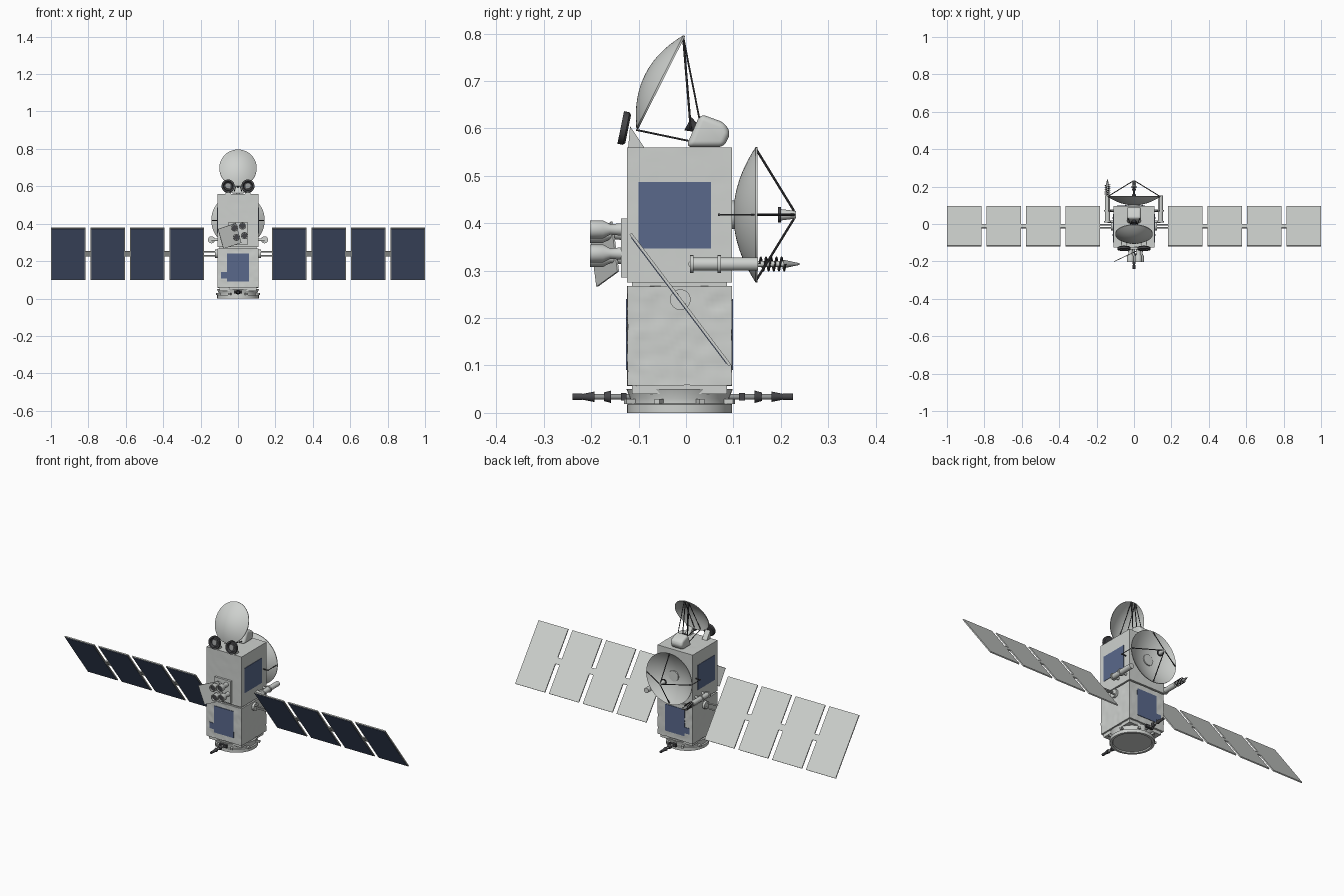
import bpy, bmesh, math
from mathutils import Vector, Matrix, Euler, noise

cube = bpy.data.objects.get("Cube")
if cube:
    bpy.data.objects.remove(cube)


def material(name, rgb):
    m = bpy.data.materials.new(name)
    m.use_nodes = True
    col = (*rgb, 1)
    m.diffuse_color = col
    m.node_tree.nodes["Principled BSDF"].inputs["Base Color"].default_value = col
    return m


GREY = material("light grey", (0.62, 0.64, 0.62))
BLUE = material("cell blue", (0.10, 0.14, 0.26))
DARK = material("dark grey", (0.06, 0.06, 0.065))
MID = material("mid grey", (0.3, 0.31, 0.31))


def finish(bm, name, mat, matrix=Matrix(), smooth=False):
    bmesh.ops.recalc_face_normals(bm, faces=bm.faces)
    me = bpy.data.meshes.new(name)
    bm.to_mesh(me)
    bm.free()
    me.materials.append(mat)
    ob = bpy.data.objects.new(name, me)
    bpy.context.collection.objects.link(ob)
    ob.matrix_world = matrix
    if smooth:
        bpy.ops.object.select_all(action='DESELECT')
        ob.select_set(True)
        bpy.context.view_layer.objects.active = ob
        bpy.ops.object.shade_smooth_by_angle(angle=math.radians(35))
    return ob


def box(name, loc, size, mat=GREY, rot=(0, 0, 0)):
    bm = bmesh.new()
    bmesh.ops.create_cube(bm, size=1)
    bmesh.ops.scale(bm, vec=size, verts=bm.verts)
    return finish(bm, name, mat, Matrix.LocRotScale(Vector(loc), Euler(rot), None))


def lathe(name, origin, axis, profile, mat=GREY, segs=32, scale=(1, 1, 1)):
    """Turn (radius, height) points around an axis."""
    bm = bmesh.new()
    vs = [bm.verts.new((r, 0, h)) for r, h in profile]
    es = [bm.edges.new(pair) for pair in zip(vs, vs[1:])]
    bmesh.ops.spin(bm, geom=vs + es, cent=(0, 0, 0), axis=(0, 0, 1),
                   angle=math.tau, steps=segs, use_merge=True)
    bmesh.ops.remove_doubles(bm, verts=bm.verts, dist=1e-5)
    q = Vector(axis).to_track_quat('Z', 'Y')
    return finish(bm, name, mat, Matrix.LocRotScale(Vector(origin), q, Vector(scale)), True)


def rod(name, a, b, r, mat=GREY, r2=None, segs=16):
    a, b = Vector(a), Vector(b)
    d = (b - a).length
    r2 = r if r2 is None else r2
    return lathe(name, a, b - a, [(0, 0), (r, 0), (r2, d), (0, d)], mat, segs)


def dish(name, origin, axis, radius, depth, scale=(1, 1, 1)):
    steps = [i / 10 for i in range(11)]
    outer = [(radius * t, depth * (t * t - 1)) for t in steps]
    inner = [(r, h + 0.004) for r, h in reversed(outer)]
    return lathe(name, origin, axis, outer + inner, GREY, 48, scale)


def prism(name, x, width, points, mat=GREY, bevel=0):
    """Extrude a (y, z) outline across x."""
    bm = bmesh.new()
    f = bm.faces.new([bm.verts.new((x - width / 2, y, z)) for y, z in points])
    ext = bmesh.ops.extrude_face_region(bm, geom=[f])["geom"]
    bmesh.ops.translate(bm, vec=(width, 0, 0),
                        verts=[v for v in ext if isinstance(v, bmesh.types.BMVert)])
    if bevel:
        bmesh.ops.bevel(bm, geom=list(bm.edges), offset=bevel, segments=5,
                        profile=0.5, affect='EDGES', clamp_overlap=True)
    return finish(bm, name, mat, smooth=bevel > 0)


def foil_box(name, z0, z1, crumple):
    """Body box wrapped in slightly crumpled foil."""
    bm = bmesh.new()
    bmesh.ops.create_cube(bm, size=1)
    bmesh.ops.scale(bm, vec=(0.22, 0.222, z1 - z0), verts=bm.verts)
    bmesh.ops.subdivide_edges(bm, edges=bm.edges, cuts=20, use_grid_fill=True)
    bm.normal_update()
    for v in bm.verts:
        p = v.co * 16
        fold = abs(noise.noise(Vector((p.x + p.y, p.y - p.x, p.z * 1.7 + p.x))))
        v.co -= v.normal * fold * crumple
    return finish(bm, name, GREY, Matrix.Translation((0, CY, (z0 + z1) / 2)), True)


CY = -0.0135  # body axis

# Body and base
foil_box("lower_body", 0.057, 0.268, 0.004)
foil_box("upper_body", 0.275, 0.56, 0.001)
box("body_neck", (0, CY, 0.16), (0.2, 0.2, 0.24))
lathe("base_ring", (0, CY, 0), (0, 0, 1),
      [(0, 0.006), (0.095, 0.006), (0.098, 0), (0.111, 0), (0.111, 0.018), (0.104, 0.02),
       (0.104, 0.03), (0.112, 0.05), (0, 0.05)], GREY, 48)
for k in range(8):
    a = math.tau * (k + 0.5) / 8
    box("base_clamp", (0.112 * math.cos(a), CY + 0.112 * math.sin(a), 0.024),
        (0.024, 0.012, 0.01), GREY, (0, 0, a))

# Thruster booms at the base
for s in (-1, 1):
    def y(d):
        return CY * (s < 0) + s * d
    rod("thruster_boom", (0, y(0.085), 0.034), (0, y(0.21), 0.034), 0.006, MID)
    rod("thruster_nozzle", (0, y(0.18), 0.034), (0, y(0.21), 0.034), 0.011, DARK, 0.005)
    rod("thruster_collar", (0, y(0.145), 0.034), (0, y(0.16), 0.034), 0.013, DARK, 0.009)
    rod("thruster_tip", (0, y(0.205), 0.034), (0, y(0.226), 0.034), 0.007, DARK)
    box("thruster_bracket", (0, y(0.118), 0.034), (0.045, 0.012, 0.016), DARK)

# Radiator patches
for s in (-1, 1):
    box("side_radiator", (s * 0.11, -0.0235, 0.417), (0.004, 0.153, 0.14), BLUE)
    fy = CY + s * 0.111
    box("lower_radiator", (0, fy, 0.165), (0.12, 0.004, 0.15), BLUE)
    box("lower_radiator_tab", (-0.075, fy, 0.124), (0.03, 0.004, 0.034), BLUE)

# Solar wings
TILT = math.atan2(0.21, 0.278)
HUB = Vector((0, -0.012, 0.239))
normal = Vector((0, -math.cos(TILT), -math.sin(TILT)))
for s in (-1, 1):
    rod("wing_hub", HUB + Vector((s * 0.105, 0, 0)), HUB + Vector((s * 0.122, 0, 0)), 0.022)
    for k in (-1, 1):
        off = Euler((TILT, 0, 0)).to_matrix() @ Vector((0, 0, k * 0.013))
        rod("wing_yoke", HUB + off + Vector((s * 0.11, 0, 0)),
            HUB + off + Vector((s * 0.185, 0, 0)), 0.004)
    for i in range(4):
        c = HUB + Vector((s * (0.2745 + i * 0.211), 0, 0))
        box("solar_panel", c, (0.185, 0.006, 0.348), GREY, (TILT, 0, 0))
        box("solar_cells", c + normal * 0.003, (0.173, 0.003, 0.334), BLUE, (TILT, 0, 0))
        if i:
            box("panel_hinge", c - Vector((s * 0.1055, 0, 0)), (0.035, 0.006, 0.034),
                GREY, (TILT, 0, 0))

# Top reflector, struts and feed
dish("top_dish", (0, -0.055, 0.6985), (0, 0.89, -0.45), 0.11, 0.035, (0.91, 1, 1))
for s in (-1, 1):
    rod("top_strut", (s * 0.015, -0.006, 0.794), (s * 0.03, 0.028, 0.622), 0.002, DARK, segs=8)
    rod("top_strut_inner", (s * 0.008, -0.006, 0.794), (s * 0.015, 0.01, 0.6), 0.0025, DARK, segs=8)
    rod("low_strut", (s * 0.012, -0.105, 0.597), (s * 0.02, 0.005, 0.574), 0.002, DARK, segs=8)
    rod("rim_strut", (s * 0.02, -0.104, 0.602), (s * 0.012, -0.006, 0.792), 0.002, DARK, segs=8)
prism("feed_housing", 0, 0.074, [(0, 0.561), (0.03, 0.631), (0.082, 0.612),
                                 (0.094, 0.59), (0.08, 0.561)], GREY, 0.013)
rod("feed_horn", (0, 0.022, 0.6), (0, 0.004, 0.61), 0.008, DARK, 0.016)

# Twin star sensors
for s in (-1, 1):
    ax = Vector((0, -0.98, 0.2))
    c = Vector((s * 0.053, -0.122, 0.599))
    lathe("sensor_ring", c, ax, [(0, 0), (0.03, 0), (0.035, 0.004), (0.035, 0.016),
                                 (0.026, 0.016), (0.022, 0.006), (0, 0.006)], DARK)
    rod("sensor_core", c + ax * 0.004, c + ax * 0.012, 0.014, MID)
    prism("sensor_bracket", s * 0.053, 0.03, [(-0.122, 0.56), (-0.088, 0.56), (-0.118, 0.605)])

# Back reflector, tripod and feed
RIM_Y, DISH_Z = 0.147, 0.418
dish("back_dish", (0, RIM_Y, DISH_Z), (0, 1, 0), 0.143, 0.047)
for dx, dz in ((0, 1), (0, -1), (1, 0), (-1, 0)):
    rod("back_strut", (dx * 0.14, RIM_Y, DISH_Z + dz * 0.14),
        (dx * 0.008, 0.228, DISH_Z + dz * 0.008), 0.0025, DARK, segs=8)
rod("back_feed", (0, 0.2, DISH_Z), (0, 0.232, DISH_Z), 0.012, GREY, 0.008)
rod("back_feed_cap", (0, 0.194, DISH_Z), (0, 0.2, DISH_Z), 0.016, DARK)
rod("back_dish_mount", (0, 0.09, DISH_Z), (0, 0.112, DISH_Z), 0.03)
for s in (-1, 1):
    rod("dish_side_rod", (s * 0.138, 0.07, DISH_Z), (s * 0.138, RIM_Y, DISH_Z), 0.002, DARK, segs=8)
    rod("dish_side_stay", (s * 0.1, 0.07, DISH_Z), (s * 0.14, 0.07, DISH_Z), 0.003, DARK, segs=8)

# Side tubes, with a helical antenna on one of them
MAST_Z = 0.314
for s in (-1, 1):
    x = s * 0.142
    rod("side_tube", (x, 0.01, MAST_Z), (x, 0.152, MAST_Z), 0.014)
    for yy in (0.012, 0.07):
        rod("tube_collar", (x, yy - 0.004, MAST_Z), (x, yy + 0.004, MAST_Z), 0.019)
        rod("tube_stay", (s * 0.1, yy, MAST_Z), (x, yy, MAST_Z), 0.007)
rod("helix_core", (-0.142, 0.15, MAST_Z), (-0.142, 0.21, MAST_Z), 0.006)
rod("helix_tip", (-0.142, 0.205, MAST_Z), (-0.142, 0.239, MAST_Z), 0.009, MID, 0.002)
cu = bpy.data.curves.new("helix_wire", 'CURVE')
cu.dimensions = '3D'
cu.bevel_depth = 0.0018
sp = cu.splines.new('POLY')
sp.points.add(80)
for i, p in enumerate(sp.points):
    a = i / 80 * math.tau * 5
    p.co = (-0.142 + 0.014 * math.cos(a), 0.155 + 0.055 * i / 80, MAST_Z + 0.014 * math.sin(a), 1)
cu.materials.append(DARK)
bpy.context.collection.objects.link(bpy.data.objects.new("helix_wire", cu))

# Front camera cluster on its tilted shade
box("camera_mount", (0.0, -0.131, 0.348), (0.1, 0.012, 0.125))
box("camera_shade", (-0.045, -0.172, 0.335), (0.11, 0.004, 0.11), GREY,
    (0, math.radians(-17), math.radians(25)))
turn = Euler((0, math.radians(-12), 0)).to_matrix()
for i in (-1, 1):
    for k in (-1, 1):
        c = Vector((0.008, 0, 0.357)) + turn @ Vector((i * 0.022, 0, k * 0.026))
        lathe("camera_barrel", c + Vector((0, -0.135, 0)), (0, -1, 0),
              [(0, 0), (0.013, 0), (0.011, 0.025), (0.019, 0.04), (0.019, 0.068),
               (0.015, 0.068), (0.015, 0.055), (0, 0.055)], GREY, 24)
        rod("camera_lens", c + Vector((0, -0.188, 0)), c + Vector((0, -0.194, 0)), 0.0145, DARK)
